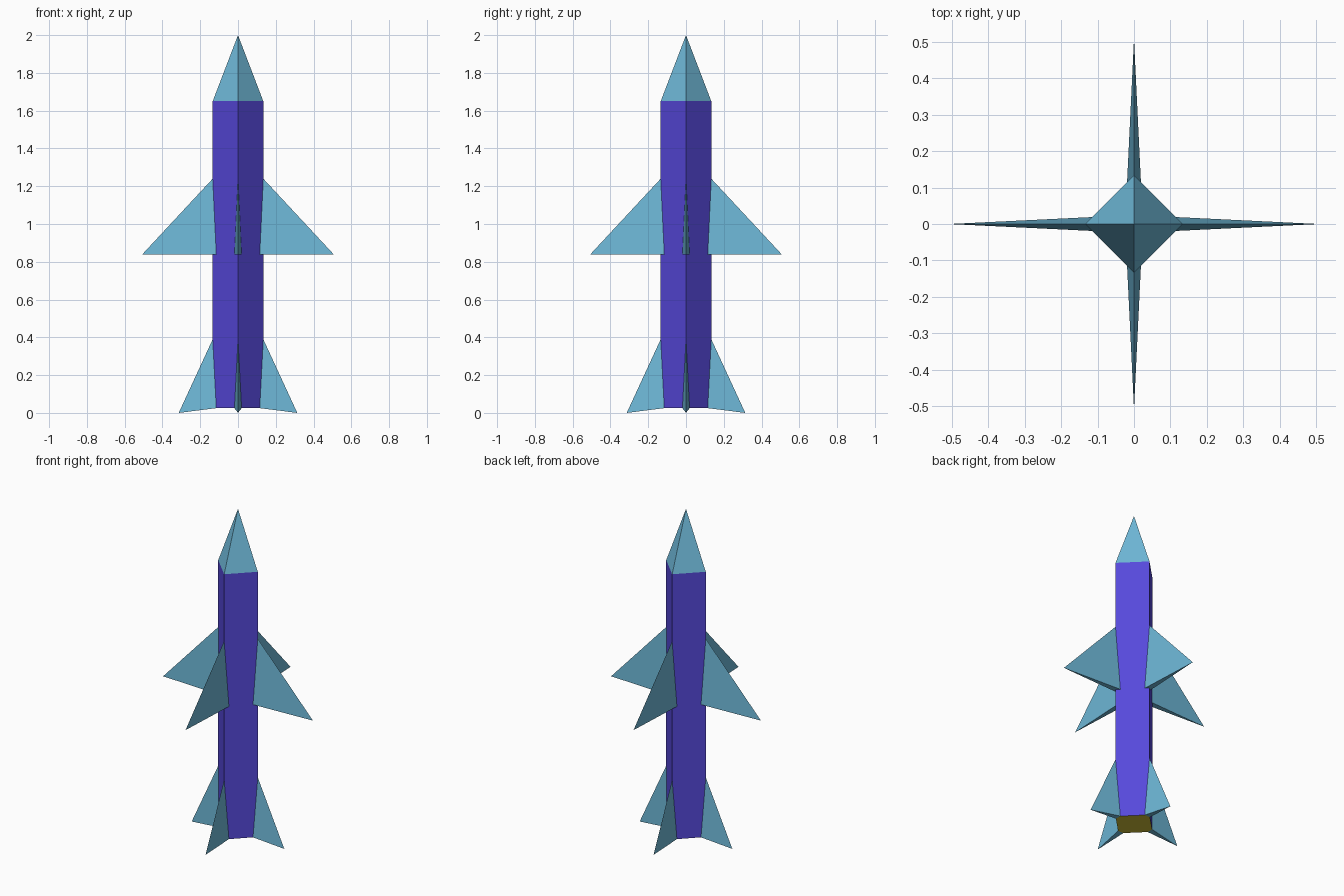
import bpy
import bmesh
from math import cos, sin, pi

cube = bpy.data.objects.get("Cube")
if cube:
    bpy.data.objects.remove(cube, do_unlink=True)


def material(name, rgb):
    mat = bpy.data.materials.new(name)
    mat.use_nodes = True
    colour = (*rgb, 1)
    mat.diffuse_color = colour
    mat.node_tree.nodes["Principled BSDF"].inputs["Base Color"].default_value = colour
    return mat


violet = material("violet", (0.095, 0.066, 0.71))
sky_blue = material("sky blue", (0.158, 0.485, 0.69))
olive = material("mustard yellow", (0.62, 0.52, 0.04))


def build(name, points, faces, *mats):
    bm = bmesh.new()
    verts = [bm.verts.new(p) for p in points]
    for face in faces:
        bm.faces.new([verts[i] for i in face])
    bmesh.ops.recalc_face_normals(bm, faces=bm.faces)
    mesh = bpy.data.meshes.new(name)
    bm.to_mesh(mesh)
    bm.free()
    for mat in mats:
        mesh.materials.append(mat)
    obj = bpy.data.objects.new(name, mesh)
    bpy.context.collection.objects.link(obj)
    return obj


RADIUS, BASE, SHOULDER, TIP = 0.134, 0.025, 1.65, 2.0


def ring(z):
    return [(RADIUS * cos(i * pi / 2), RADIUS * sin(i * pi / 2), z) for i in range(4)]


# Square body with its corners on the axes, and a coloured underside
sides = [(i, (i + 1) % 4, (i + 1) % 4 + 4, i + 4) for i in range(4)]
body = build("body", ring(BASE) + ring(SHOULDER), sides + [(3, 2, 1, 0)], violet, olive)
for face in body.data.polygons:
    face.material_index = 1 if abs(face.normal.z) > 0.5 else 0

# Pyramid nose
build("nose", ring(SHOULDER) + [(0, 0, TIP)],
      [(i, (i + 1) % 4, 4) for i in range(4)], sky_blue)


# Wedge fins, one on each body corner
def fin_set(name, top, bottom, reach, tip_z):
    half = 0.019
    points = [(RADIUS, 0, top), (RADIUS - half, half, bottom),
              (RADIUS - half, -half, bottom), (reach, 0, tip_z)]
    faces = [(0, 1, 3), (0, 3, 2), (1, 2, 3), (0, 2, 1)]
    for i, side in enumerate(("left", "back", "right", "front")):
        fin = build(f"{name}_{side}", points, faces, sky_blue)
        fin.rotation_euler.z = i * pi / 2


fin_set("wing", 1.24, 0.838, 0.508, 0.838)
fin_set("tail_fin", 0.39, BASE, 0.314, 0.0)
